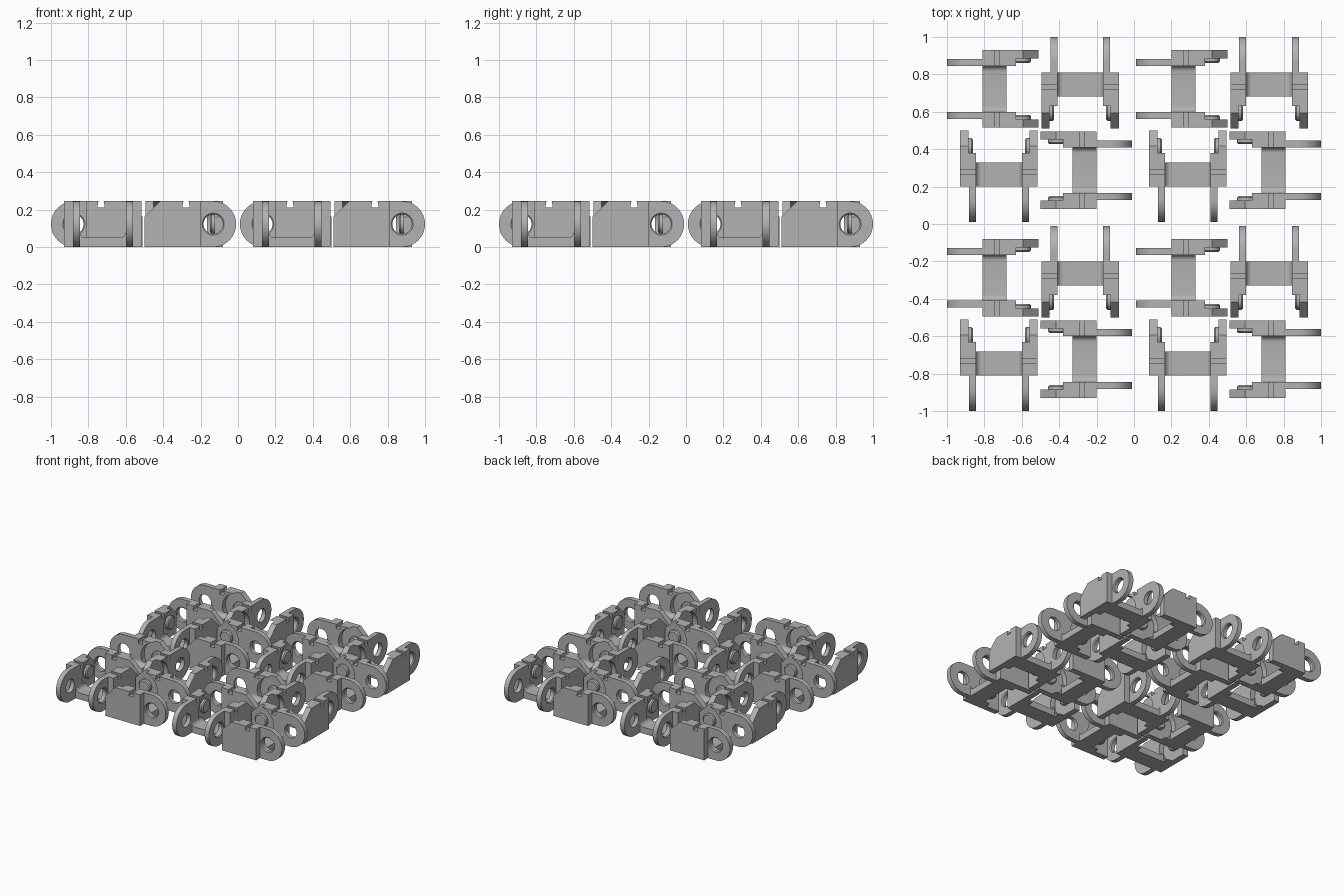
import bpy, bmesh, math
from mathutils import Vector

if "Cube" in bpy.data.objects:
    bpy.data.objects.remove(bpy.data.objects["Cube"], do_unlink=True)

grey = bpy.data.materials.new("plastic_grey")
grey.use_nodes = True
grey.diffuse_color = (0.45, 0.45, 0.45, 1)
grey.node_tree.nodes["Principled BSDF"].inputs["Base Color"].default_value = grey.diffuse_color

# Shared link dimensions
H = 0.245                  # height
R = H / 2                  # ear radius
FRONT, BACK = -0.245, 0.054
INNER, MID, OUTER = 0.1225, 0.163, 0.2075
PIN_X, EAR_X = -0.153, 0.1225
SEG = 32

bm = bmesh.new()


def loft(loops, caps=True):
    """Join equal-length point loops with quads, optionally capping the ends."""
    rings = [[bm.verts.new(p) for p in loop] for loop in loops]
    n = len(rings[0])
    pairs = list(zip(rings, rings[1:]))
    if not caps:
        pairs.append((rings[-1], rings[0]))
    for a, b in pairs:
        for i in range(n):
            j = (i + 1) % n
            bm.faces.new((a[i], a[j], b[j], b[i]))
    if caps:
        bm.faces.new(rings[0])
        bm.faces.new(rings[-1])


def plate(profile, y0, y1):
    loft([[Vector((x, y, z)) for x, z in profile] for y in (y0, y1)])


def circle(cx, y, r):
    return [Vector((cx + r * math.cos(a), y, R + r * math.sin(a)))
            for a in (2 * math.pi * i / SEG for i in range(SEG))]


def ear_outline(y):
    """Round at the free end, square where it meets the side plate."""
    pts = []
    for i in range(SEG):
        a = 2 * math.pi * i / SEG
        c, s = math.cos(a), math.sin(a)
        k = R if c > 1e-6 else R / max(abs(c), abs(s))
        pts.append(Vector((EAR_X + max(c * k, BACK - EAR_X), y, R + s * k)))
    return pts


# Top edge with the undercut notch, shared by both plate layers
notch = [(BACK, H), (-0.009, H), (-0.003, 0.212),
         (-0.043, 0.212), (-0.037, H)]
outer_profile = [(FRONT, 0), (BACK, 0)] + notch + [(FRONT + 0.084, H), (FRONT, H - 0.084)]

# Thick layer ends in a round pocket that clears the next link's ear
pocket_r = 0.126
sweep = math.asin(R / pocket_r)
pocket = [(PIN_X + pocket_r * math.cos(a), R + pocket_r * math.sin(a))
          for a in (sweep - 2 * sweep * i / 16 for i in range(17))]
inner_profile = [(BACK, 0)] + notch + pocket

for side in (-1, 1):
    plate(outer_profile, side * MID, side * OUTER)
    plate(inner_profile, side * INNER, side * MID)
    # Ear with a chamfered hole
    y0, y1 = side * INNER, side * 0.16
    loft([ear_outline(y0), ear_outline(y1), circle(EAR_X, y1, 0.059),
          circle(EAR_X, y1 - side * 0.007, 0.052), circle(EAR_X, y0, 0.052)], caps=False)
    # Hinge pin with a bevelled tip
    loft([circle(PIN_X, side * MID, 0.051), circle(PIN_X, side * 0.147, 0.051),
          circle(PIN_X, side * 0.139, 0.043)])

# Floor bar with filleted ends
fillet, floor_z = 0.03, 0.05
half = []
for i in range(7):
    a = math.pi / 2 * i / 6
    half.append((INNER - fillet * (1 - math.cos(a)), floor_z + fillet * (1 - math.sin(a))))
section = [(-INNER, 0), (INNER, 0)] + half + [(-y, z) for y, z in reversed(half)]
loft([[Vector((x, y, z)) for y, z in section] for x in (-0.073, BACK)])

bmesh.ops.recalc_face_normals(bm, faces=bm.faces)
mesh = bpy.data.meshes.new("chain_link")
bm.to_mesh(mesh)
bm.free()
mesh.materials.append(grey)

# Four-way pinwheels of links, repeated on a two by two grid
count = 0
for gx in (-0.505, 0.505):
    for gy in (-0.505, 0.505):
        for turn in range(4):
            count += 1
            link = bpy.data.objects.new(f"chain_link_{count}", mesh)
            bpy.context.collection.objects.link(link)
            angle = turn * math.pi / 2
            c, s = math.cos(angle), math.sin(angle)
            ox, oy = 0.25, -0.2175
            link.location = (gx + c * ox - s * oy, gy + s * ox + c * oy, 0)
            link.rotation_euler.z = angle

# Smooth the round surfaces, keep corners sharp (mesh is shared)
bpy.ops.object.select_all(action='DESELECT')
link.select_set(True)
bpy.context.view_layer.objects.active = link
bpy.ops.object.shade_smooth_by_angle(angle=math.radians(30))
